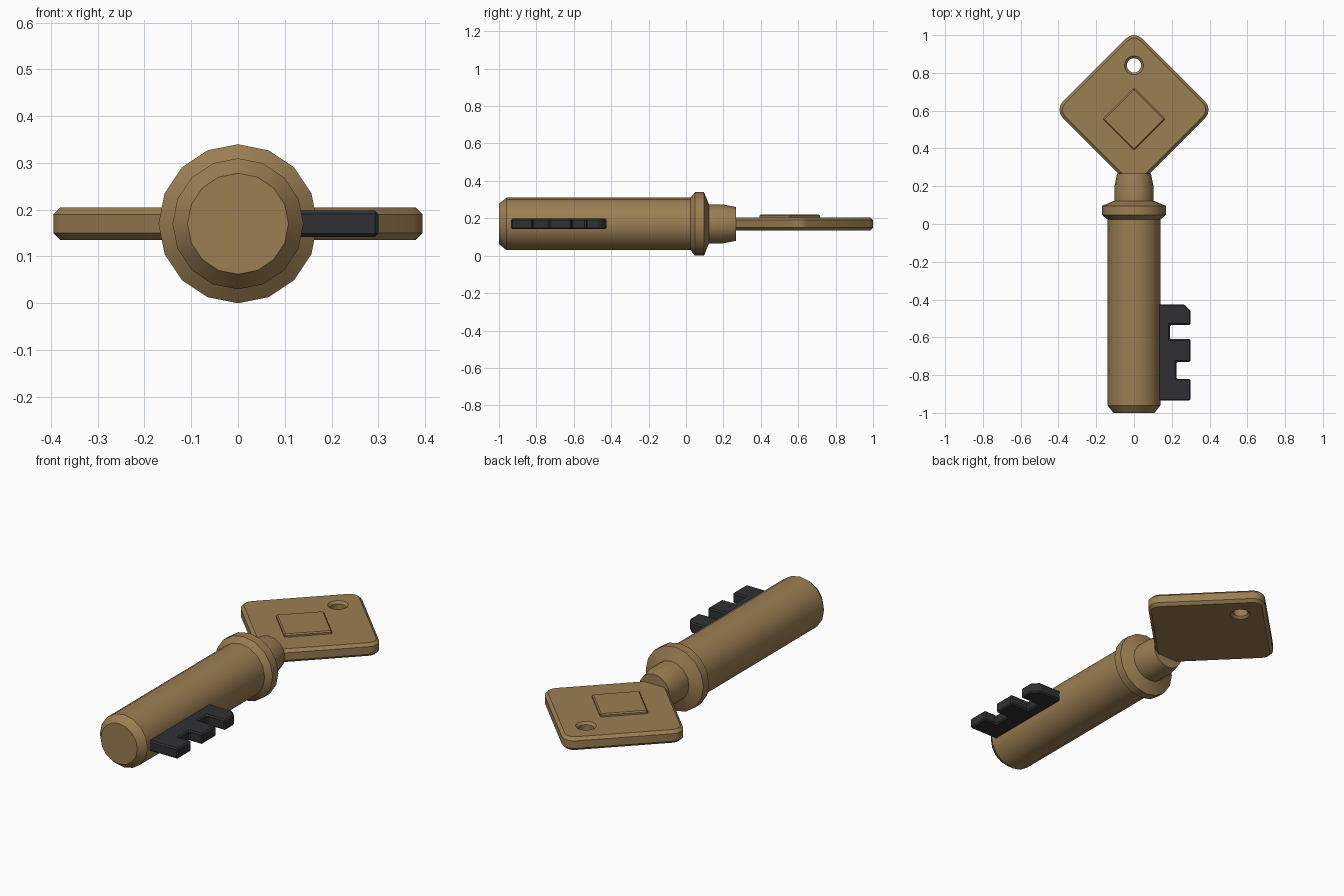
import bpy, bmesh
from math import cos, sin, pi, radians
from mathutils import Matrix

AXIS_Z = 0.17
BOW_Y = 0.605

cube = bpy.data.objects.get("Cube")
if cube:
    bpy.data.objects.remove(cube, do_unlink=True)


def material(name, rgb):
    mat = bpy.data.materials.new(name)
    mat.use_nodes = True
    color = (*rgb, 1)
    mat.diffuse_color = color
    mat.node_tree.nodes["Principled BSDF"].inputs["Base Color"].default_value = color
    return mat


def finish(name, bm, mat):
    bmesh.ops.recalc_face_normals(bm, faces=bm.faces)
    mesh = bpy.data.meshes.new(name)
    bm.to_mesh(mesh)
    bm.free()
    obj = bpy.data.objects.new(name, mesh)
    bpy.context.collection.objects.link(obj)
    obj.data.materials.append(mat)
    return obj


def lathe(name, profile, sides, mat):
    """Solid of revolution about z from (height, radius) pairs."""
    bm = bmesh.new()
    rings = [[bm.verts.new((r * cos(2 * pi * i / sides), r * sin(2 * pi * i / sides), h))
              for i in range(sides)] for h, r in profile]
    for a, b in zip(rings, rings[1:]):
        for i in range(sides):
            j = (i + 1) % sides
            bm.faces.new((a[i], a[j], b[j], b[i]))
    bm.faces.new(rings[0])
    bm.faces.new(rings[-1])
    return finish(name, bm, mat)


def plate(name, outline, bottom, top, chamfer, mat):
    """Flat prism from an xy outline with chamfered edges."""
    bm = bmesh.new()
    face = bm.faces.new([bm.verts.new((x, y, bottom)) for x, y in outline])
    new = bmesh.ops.extrude_face_region(bm, geom=[face])["geom"]
    bmesh.ops.translate(bm, vec=(0, 0, top - bottom),
                        verts=[v for v in new if isinstance(v, bmesh.types.BMVert)])
    obj = finish(name, bm, mat)
    bevel = obj.modifiers.new("chamfer", 'BEVEL')
    bevel.width = chamfer
    bevel.segments = 1
    bevel.limit_method = 'ANGLE'
    bevel.angle_limit = radians(40)
    return obj


def shade(obj):
    bpy.ops.object.select_all(action='DESELECT')
    obj.select_set(True)
    bpy.context.view_layer.objects.active = obj
    bpy.ops.object.shade_smooth_by_angle(angle=radians(30))


brass = material("brass", (0.33, 0.21, 0.085))
dark = material("dark_metal", (0.028, 0.03, 0.033))

# Shaft with collar and neck, turned in one piece
shaft = lathe("shaft", [(-1, 0.108), (-0.96, 0.14), (0.024, 0.14), (0.048, 0.17),
                        (0.096, 0.17), (0.123, 0.104), (0.197, 0.104), (0.267, 0.09)],
              16, brass)
shaft.data.transform(Matrix.Translation((0, 0, AXIS_Z)) @ Matrix.Rotation(-pi / 2, 4, 'X'))
shade(shaft)

# Diamond bow with rounded corners
radius, reach, steps = 0.06, 0.335, 4
outline = []
for corner in range(4):
    mid = corner * pi / 2
    for s in range(steps + 1):
        a = mid - pi / 4 + s * pi / 2 / steps
        outline.append((reach * cos(mid) + radius * cos(a),
                        BOW_Y + reach * sin(mid) + radius * sin(a)))
bow = plate("bow", outline, 0.135, 0.205, 0.015, brass)

# Countersunk ring hole through the bow
cutter = lathe("hole_cutter", [(-0.05, 0.065), (-0.023, 0.038), (0.023, 0.038), (0.05, 0.065)],
               24, brass)
cutter.location = (0, 0.84, AXIS_Z)
cutter.hide_render = True
cutter.hide_viewport = True
hole = bow.modifiers.new("hole", 'BOOLEAN')
hole.object = cutter
hole.solver = 'EXACT'
shade(bow)

# Raised diamond on top of the bow
half, cy = 0.165, 0.555
plate("bow_inlay", [(half, cy), (0, cy + half), (-half, cy), (0, cy - half)],
      0.19, 0.22, 0.006, brass)

# Notched bit
plate("bit", [(0.1, -0.425), (0.265, -0.425), (0.3, -0.46), (0.3, -0.535),
              (0.19, -0.535), (0.19, -0.61), (0.3, -0.61), (0.3, -0.73),
              (0.225, -0.73), (0.225, -0.82), (0.3, -0.82), (0.3, -0.935),
              (0.1, -0.935)], 0.142, 0.198, 0.007, dark)
